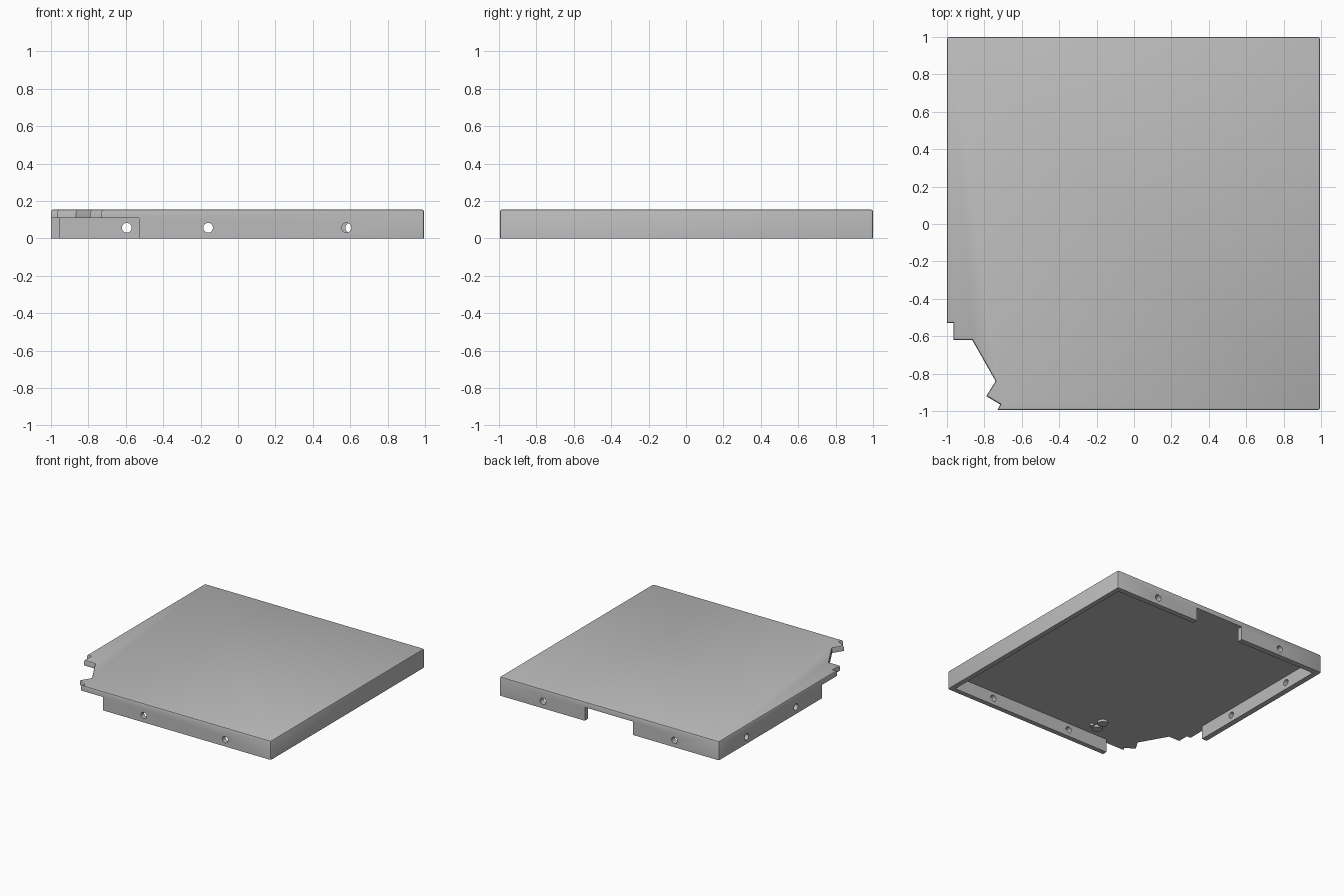
import bpy, bmesh, math
from mathutils import Matrix, Vector

cube = bpy.data.objects.get("Cube")
if cube:
    bpy.data.objects.remove(cube, do_unlink=True)

HEIGHT, LID_BOTTOM, WALL = 0.155, 0.11, 0.045
HOLE_Z, HOLE_R = 0.057, 0.026

grey = bpy.data.materials.new("plain_grey")
grey.use_nodes = True
colour = (0.5, 0.5, 0.5, 1)
grey.diffuse_color = colour
grey.node_tree.nodes["Principled BSDF"].inputs["Base Color"].default_value = colour


def add_object(name, bm):
    bmesh.ops.recalc_face_normals(bm, faces=bm.faces)
    mesh = bpy.data.meshes.new(name)
    bm.to_mesh(mesh)
    bm.free()
    mesh.materials.append(grey)
    obj = bpy.data.objects.new(name, mesh)
    bpy.context.collection.objects.link(obj)
    return obj


def box(name, low, high):
    bm = bmesh.new()
    low, high = Vector(low), Vector(high)
    matrix = Matrix.Translation((low + high) / 2) @ Matrix.Diagonal((*(high - low), 1))
    bmesh.ops.create_cube(bm, size=1, matrix=matrix)
    return add_object(name, bm)


def cylinder(name, centre, radius, depth, axis="Z"):
    bm = bmesh.new()
    turn = {"X": Matrix.Rotation(math.pi / 2, 4, "Y"),
            "Y": Matrix.Rotation(math.pi / 2, 4, "X"),
            "Z": Matrix.Identity(4)}[axis]
    bmesh.ops.create_cone(bm, cap_ends=True, segments=24, radius1=radius, radius2=radius,
                          depth=depth, matrix=Matrix.Translation(centre) @ turn)
    return add_object(name, bm)


# Solid block following the lid outline, with the jagged corner
outline = [(-1, 1), (-1, -0.53), (-0.965, -0.53), (-0.965, -0.62), (-0.865, -0.62),
           (-0.74, -0.84), (-0.79, -0.92), (-0.715, -0.965), (-0.73, -0.995),
           (0.995, -0.995), (0.995, 1)]
bm = bmesh.new()
base = bm.faces.new([bm.verts.new((x, y, 0)) for x, y in outline])
top = bmesh.ops.extrude_face_region(bm, geom=[base], use_keep_orig=True)["geom"]
bmesh.ops.translate(bm, vec=(0, 0, HEIGHT),
                    verts=[v for v in top if isinstance(v, bmesh.types.BMVert)])
bmesh.ops.recalc_face_normals(bm, faces=bm.faces)

# Eased top rim and outer upright corners
rim = []
for edge in bm.edges:
    a, b = (v.co for v in edge.verts)
    on_top = min(a.z, b.z) > HEIGHT - 0.001
    upright = abs(a.z - b.z) > 0.1 and abs(a.x) > 0.98 and abs(a.y) > 0.98
    if on_top or upright:
        rim.append(edge)
bmesh.ops.bevel(bm, geom=rim, offset=0.012, segments=2, profile=0.5, affect="EDGES")
tray = add_object("tray_cover", bm)

# Hollow underside, open corner and rear notch
cutters = [
    box("cavity_cutter", (-1 + WALL, -1 + WALL, -0.1), (1 - WALL, 1 - WALL, LID_BOTTOM)),
    box("corner_cutter", (-1.1, -1.1, -0.1), (-0.53, -0.34, LID_BOTTOM)),
    box("rear_notch_cutter", (-0.22, 0.9, -0.1), (0.22, 1.1, LID_BOTTOM)),
]

# Screw holes in the front, rear and side walls
for x, y, axis in [(-0.16, -1, "Y"), (0.58, -1, "Y"), (-0.595, 1, "Y"), (0.6, 1, "Y"),
                   (-1, 0, "X"), (-1, 0.64, "X")]:
    cutters.append(cylinder("hole_cutter", (x, y, HOLE_Z), HOLE_R, 0.2, axis))

bpy.context.view_layer.objects.active = tray
for cutter in cutters:
    cutter.hide_render = True
    modifier = tray.modifiers.new("cut", "BOOLEAN")
    modifier.operation = "DIFFERENCE"
    modifier.solver = "EXACT"
    modifier.object = cutter
    bpy.ops.object.modifier_apply(modifier=modifier.name)
    bpy.data.objects.remove(cutter, do_unlink=True)

# Small pegs under the lid
parts = [tray]
for x, y, radius in [(-0.34, -0.77, 0.04), (-0.36, -0.86, 0.04), (-0.3, -0.85, 0.015)]:
    parts.append(cylinder("underside_peg", (x, y, LID_BOTTOM - 0.008), radius, 0.022))

bpy.context.view_layer.update()
bpy.ops.object.select_all(action="DESELECT")
for part in parts:
    part.select_set(True)
bpy.ops.object.shade_smooth_by_angle(angle=math.radians(25))
